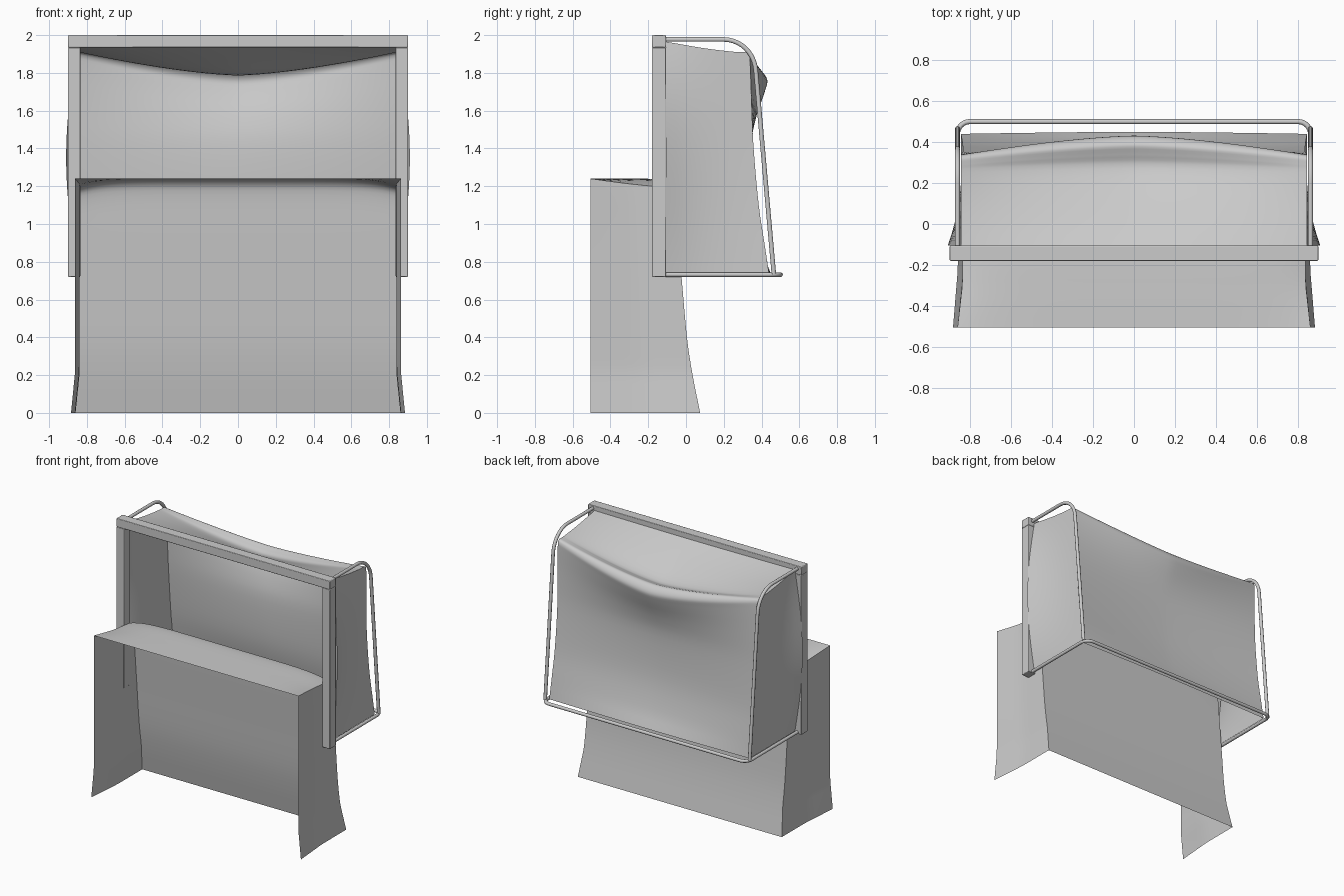
import bpy, bmesh, math
from mathutils import Vector

if "Cube" in bpy.data.objects:
    bpy.data.objects.remove(bpy.data.objects["Cube"])


def spline(pts, sub):
    """Catmull-Rom samples through a list of (y, z) points."""
    p = [Vector(q) for q in pts]
    p = [2 * p[0] - p[1]] + p + [2 * p[-1] - p[-2]]
    out = []
    for i in range(1, len(p) - 2):
        a, b, c, d = p[i - 1:i + 3]
        for k in range(sub):
            t = k / sub
            out.append(0.5 * (2 * b + (c - a) * t + (2 * a - 5 * b + 4 * c - d) * t * t
                              + (3 * b - a - 3 * c + d) * t ** 3))
    out.append(p[-2])
    return out


def finish(ob, angle):
    bpy.ops.object.select_all(action='DESELECT')
    ob.select_set(True)
    bpy.context.view_layer.objects.active = ob
    bpy.ops.object.shade_smooth_by_angle(angle=math.radians(angle))


def add_grid(bm, rows):
    vs = [[bm.verts.new(p) for p in r] for r in rows]
    for a, b in zip(vs, vs[1:]):
        for i in range(len(a) - 1):
            bm.faces.new((a[i], a[i + 1], b[i + 1], b[i]))


def cloth(name, centre, edge, corner, half_width, power, sub=4, n=48):
    """Top + back sheet lofted from edge to centre profile, closed by two side panels.
    half_width(u, v): u = 0 front .. 1 back, v = 0 bottom .. 1 top."""
    C, E = spline(centre, sub), spline(edge, sub)
    k = corner * sub
    y0, yk, zk, zb = E[0].x, E[k].x, E[k].y, E[-1].y
    bm = bmesh.new()
    rows = []
    for i, (c, e) in enumerate(zip(C, E)):
        u = min(1, (e.x - y0) / (yk - y0)) if i < k else 1
        v = 1 if i < k else (e.y - zb) / (zk - zb)
        row = []
        for j in range(n + 1):
            s = 2 * j / n - 1
            p = e.lerp(c, 1 - abs(s) ** power)
            row.append((s * half_width(u, v), p.x, p.y))
        rows.append(row)
    add_grid(bm, rows)
    for side in (-1, 1):
        rows = []
        for b in E[k:]:
            v = (b.y - zb) / (zk - zb)
            row = []
            for t in E[:k + 1]:
                u = (t.x - y0) / (yk - y0)
                row.append((side * half_width(u, v), y0 + (b.x - y0) * u, b.y + (t.y - zk) * v))
            rows.append(row)
        add_grid(bm, rows)
    bmesh.ops.remove_doubles(bm, verts=bm.verts, dist=0.0005)
    bmesh.ops.recalc_face_normals(bm, faces=bm.faces)
    me = bpy.data.meshes.new(name)
    bm.to_mesh(me)
    bm.free()
    ob = bpy.data.objects.new(name, me)
    bpy.context.collection.objects.link(ob)
    finish(ob, 50)


def box(name, lo, hi):
    lo, hi = Vector(lo), Vector(hi)
    bpy.ops.mesh.primitive_cube_add(size=1, location=(lo + hi) / 2)
    ob = bpy.context.object
    ob.name = name
    ob.scale = hi - lo
    bpy.ops.object.transform_apply(location=False, rotation=False, scale=True)
    mod = ob.modifiers.new("bevel", 'BEVEL')
    mod.width, mod.segments = 0.004, 2
    finish(ob, 30)


def rod(name, pts, r=0.0125):
    cu = bpy.data.curves.new(name, 'CURVE')
    cu.dimensions = '3D'
    cu.bevel_depth, cu.bevel_resolution, cu.use_fill_caps = r, 3, True
    sp = cu.splines.new('POLY')
    sp.points.add(len(pts) - 1)
    for q, p in zip(sp.points, pts):
        q.co = (*p, 1)
    ob = bpy.data.objects.new(name, cu)
    bpy.context.collection.objects.link(ob)
    bpy.ops.object.select_all(action='DESELECT')
    ob.select_set(True)
    bpy.context.view_layer.objects.active = ob
    bpy.ops.object.convert(target='MESH')
    finish(bpy.context.object, 50)


# Upright front frame (open at the bottom)
box("frame_top", (-0.9, -0.18, 1.935), (0.9, -0.105, 2.0))
for s, label in ((-1, "left"), (1, "right")):
    a, b = sorted((s * 0.835, s * 0.9))
    box("frame_post_" + label, (a, -0.18, 0.72), (b, -0.105, 1.935))

# Bent side rods of the hood
for s, label in ((-1, "left"), (1, "right")):
    arc = [(s * 0.862, 0.2 + 0.17 * math.sin(a), 1.80 + 0.177 * math.cos(a))
           for a in [i * math.radians(86) / 10 for i in range(11)]]
    rod("hood_rod_" + label, [(s * 0.862, -0.11, 1.977)] + arc + [(s * 0.862, 0.465, 0.735)])

# Bottom loop rod
half = [(0.862, -0.11, 0.732)] + [
    (0.802 + 0.06 * math.cos(a), 0.44 + 0.06 * math.sin(a), 0.732)
    for a in [i * math.pi / 16 for i in range(9)]]
rod("hood_bottom_rod", half + [(-x, y, z) for x, y, z in reversed(half)])

# Sagging hood cloth
cloth("hood_cloth",
      [(-0.105, 1.96), (0.1, 1.865), (0.27, 1.79), (0.34, 1.80), (0.39, 1.812), (0.43, 1.765),
       (0.417, 1.70), (0.37, 1.56), (0.345, 1.4), (0.355, 1.1), (0.40, 0.87), (0.45, 0.735)],
      [(-0.105, 1.965), (0.1, 1.93), (0.25, 1.912), (0.29, 1.91), (0.32, 1.908), (0.335, 1.89),
       (0.34, 1.84), (0.348, 1.62), (0.358, 1.4), (0.385, 1.1), (0.415, 0.9), (0.44, 0.735)],
      5,
      lambda u, v: 0.845 + math.sin(math.pi * v) * (0.065 * (1 - u) ** 2.5 - 0.01 * u),
      1.5)

# Lower skirt cloth, open at the front
cloth("skirt_cloth",
      [(-0.505, 1.24), (-0.32, 1.24), (-0.14, 1.237), (-0.085, 1.215), (-0.062, 1.15),
       (-0.045, 0.95), (-0.022, 0.7), (0.005, 0.4), (0.035, 0.2), (0.075, 0.0)],
      [(-0.505, 1.24), (-0.32, 1.215), (-0.14, 1.195), (-0.085, 1.18), (-0.062, 1.12),
       (-0.045, 0.95), (-0.022, 0.7), (0.005, 0.4), (0.035, 0.2), (0.075, 0.0)],
      3,
      lambda u, v: 0.862 - 0.024 * min(1, 2 * u) + 0.022 * max(0, 1 - v / 0.18),
      7)
